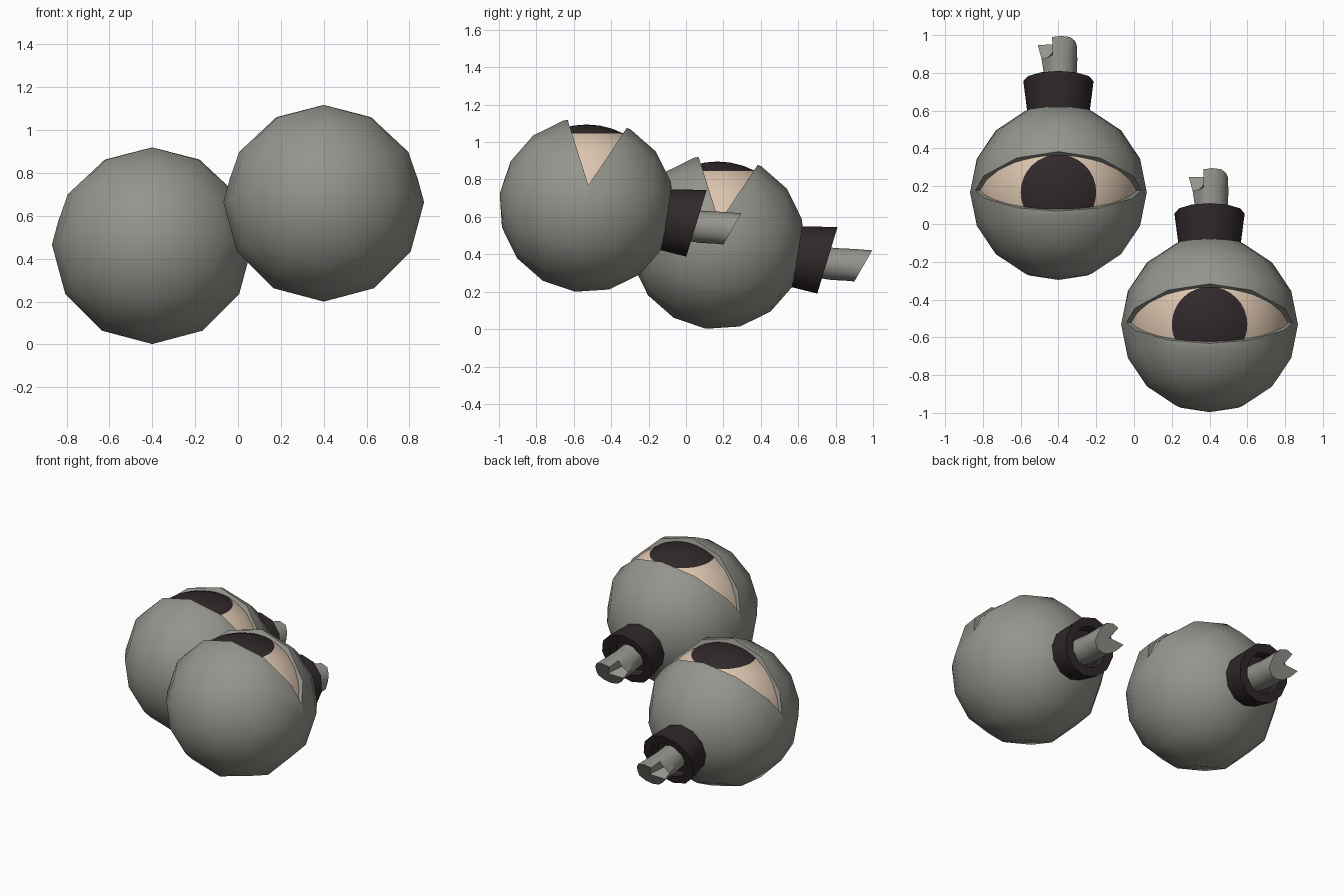
import bpy, bmesh, math
from mathutils import Matrix, Vector

if "Cube" in bpy.data.objects:
    bpy.data.objects.remove(bpy.data.objects["Cube"])


def material(name, rgb):
    m = bpy.data.materials.new(name)
    m.diffuse_color = (*rgb, 1)
    m.use_nodes = True
    m.node_tree.nodes["Principled BSDF"].inputs["Base Color"].default_value = m.diffuse_color
    return m


GREY = material("grey_shell", (0.30, 0.30, 0.27))
DARK = material("near_black", (0.030, 0.021, 0.023))
BEIGE = material("eye_beige", (0.72, 0.56, 0.43))


def finish(bm, name, mats, angle=40):
    bmesh.ops.recalc_face_normals(bm, faces=bm.faces)
    me = bpy.data.meshes.new(name)
    bm.to_mesh(me)
    bm.free()
    for m in mats:
        me.materials.append(m)
    ob = bpy.data.objects.new(name, me)
    bpy.context.collection.objects.link(ob)
    smooth(ob, angle)
    return ob


def smooth(ob, angle):
    bpy.ops.object.select_all(action='DESELECT')
    ob.select_set(True)
    bpy.context.view_layer.objects.active = ob
    bpy.ops.object.shade_smooth_by_angle(angle=math.radians(angle))


def ring(bm, centre, tilt, radius, n, warp=None):
    """Circle of vertices whose axis points back, tilted in the yz plane."""
    t = math.radians(tilt)
    up = Vector((0, -math.sin(t), math.cos(t)))
    out = []
    for i in range(n):
        a = 2 * math.pi * i / n
        r = radius * (warp.get(i, 1) if warp else 1)
        out.append(bm.verts.new(Vector(centre) + Vector((1, 0, 0)) * r * math.cos(a)
                                + up * r * math.sin(a)))
    return out


def bridge(bm, rings):
    for a, b in zip(rings, rings[1:]):
        for i in range(len(a)):
            j = (i + 1) % len(a)
            bm.faces.new((a[i], a[j], b[j], b[i]))


R = 0.468

# Round shell, axis through the neck, with the wedge between the lids cut out
bm = bmesh.new()
bmesh.ops.create_uvsphere(bm, u_segments=12, v_segments=8, radius=R,
                          matrix=Matrix.Rotation(math.radians(-97.5), 4, 'X'))
shell = finish(bm, "eyelid_shell", [GREY])

bm = bmesh.new()
low, front, back = (0.01, 0.105), (-0.21, 0.80), (0.475, 0.80)
ends = [[bm.verts.new((x, *p)) for p in (low, front, back)] for x in (-0.7, 0.7)]
bridge(bm, ends)
for e in ends:
    bm.faces.new(e)
cutter = finish(bm, "lid_cutter", [GREY])
cutter.hide_render = True

mod = shell.modifiers.new("opening", 'BOOLEAN')
mod.operation = 'DIFFERENCE'
mod.solver = 'EXACT'
mod.object = cutter
bpy.context.view_layer.objects.active = shell
bpy.ops.object.modifier_apply(modifier=mod.name)
bpy.data.objects.remove(cutter)
smooth(shell, 40)

# Eyeball dome with a round dark iris on top
bm = bmesh.new()
RE, iris = 0.43, math.asin(0.2 / 0.43)
polar = [iris * k / 3 for k in (1, 2, 3)]
polar += [iris + (math.pi / 2 - iris) * k / 5 for k in range(1, 6)]
N = 32
rings = []
for p in polar:
    rings.append([bm.verts.new((RE * math.sin(p) * math.cos(2 * math.pi * i / N),
                                RE * math.sin(p) * math.sin(2 * math.pi * i / N),
                                RE * math.cos(p))) for i in range(N)])
bridge(bm, rings)
pole = bm.verts.new((0, 0, RE))
for i in range(N):
    bm.faces.new((pole, rings[0][i], rings[0][(i + 1) % N]))
for f in bm.faces:
    f.material_index = int(f.calc_center_median().z > RE * math.cos(iris))
eye = finish(bm, "eyeball", [BEIGE, DARK])

# Flared neck collar with a recessed mouth
bm = bmesh.new()
rings = [ring(bm, (0, 0.41, -0.078), -8, 0.163, 12),
         ring(bm, (0, 0.588, -0.098), -17, 0.186, 12),
         ring(bm, (0, 0.588, -0.098), -17, 0.130, 12),
         ring(bm, (0, 0.530, -0.090), -14, 0.120, 12)]
bridge(bm, rings)
bm.faces.new(rings[-1])
collar = finish(bm, "neck_collar", [DARK])

# Fuse stub with a split, frayed end
bm = bmesh.new()
n = 12
rings = [ring(bm, (0.01, 0.46, -0.095), -8, 0.084, n),
         ring(bm, (0.01, 0.62, -0.118), -8, 0.086, n),
         ring(bm, (0.012, 0.705, -0.122), -16, 0.088, n, {5: 0.85, 6: 1.15}),
         ring(bm, (0.015, 0.780, -0.128), -30, 0.096, n,
              {0: 0.85, 1: 0.88, 5: 0.12, 6: 1.30, 7: 1.05})]
bridge(bm, rings)
centre = bm.verts.new((0.015, 0.779, -0.128))
end = rings[-1]
for i in range(n):
    bm.faces.new((end[i], end[(i + 1) % n], centre))
fuse = finish(bm, "fuse_stub", [GREY])

# Place both eyes: rear left low, front right raised
for ob in (shell, eye, collar, fuse):
    twin = ob.copy()
    twin.name = "front_" + ob.name
    bpy.context.collection.objects.link(twin)
    twin.location = (0.4, -0.532, 0.664)
    ob.name = "rear_" + ob.name
    ob.location = (-0.4, 0.168, 0.466)
